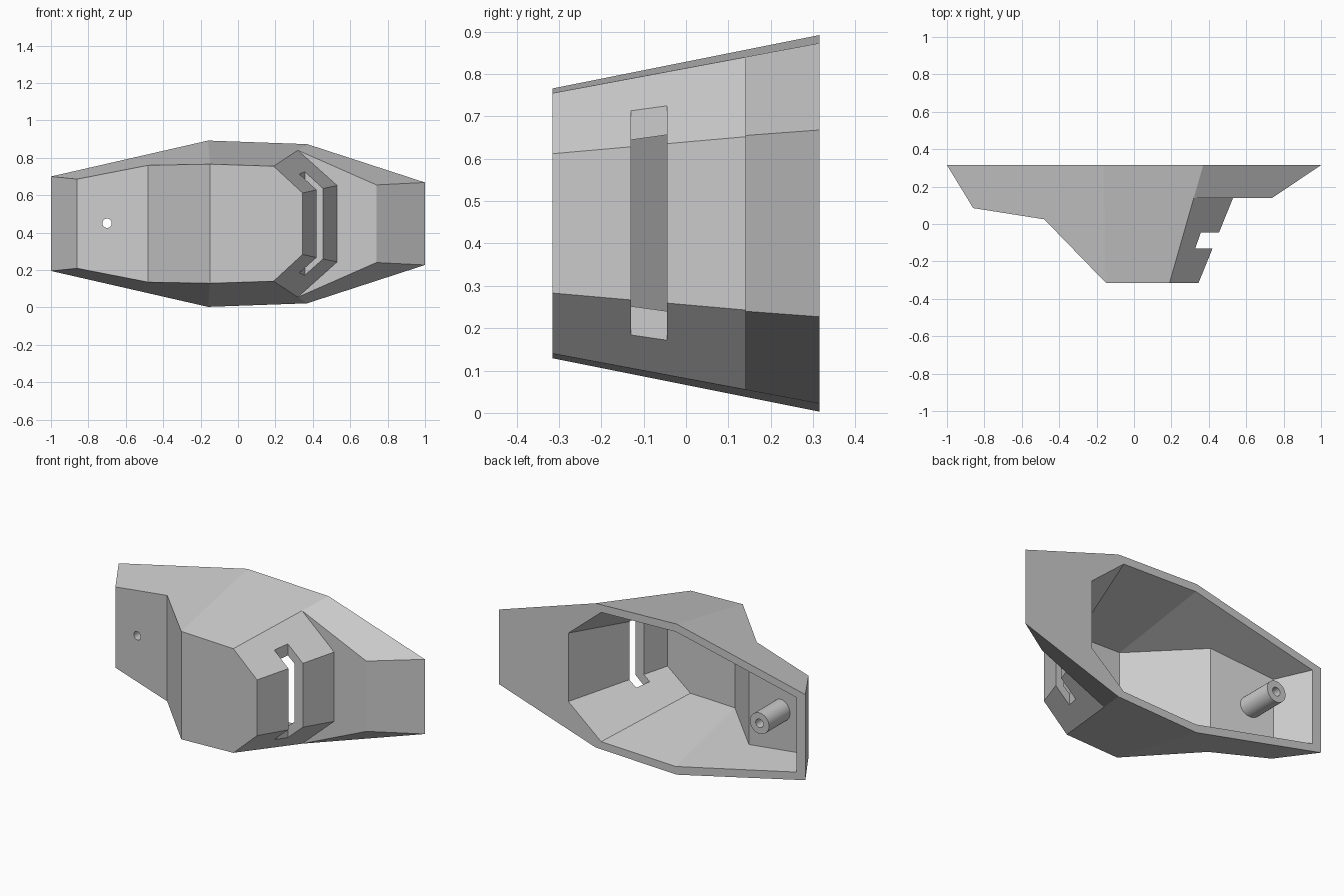
import bpy, bmesh, math

if "Cube" in bpy.data.objects:
    bpy.data.objects.remove(bpy.data.objects["Cube"])

MID = 0.4475  # height of the horizontal mirror plane


def mirrored_solid(name, pts, caps, walls):
    """Solid from upper-half points: caps are mirrored, walls join both halves."""
    bm = bmesh.new()
    up = [bm.verts.new(p) for p in pts]
    lo = [bm.verts.new((x, y, 2 * MID - z)) for x, y, z in pts]
    for c in caps:
        bm.faces.new([up[i] for i in c])
        bm.faces.new([lo[i] for i in reversed(c)])
    for i, j in walls:
        bm.faces.new((up[i], up[j], lo[j], lo[i]))
    bmesh.ops.recalc_face_normals(bm, faces=bm.faces)
    return finish(name, bm)


def finish(name, bm):
    me = bpy.data.meshes.new(name)
    bm.to_mesh(me)
    bm.free()
    ob = bpy.data.objects.new(name, me)
    bpy.context.collection.objects.link(ob)
    return ob


def rod(name, radius, y0, y1):
    """Cylinder along y at the screw position."""
    bpy.ops.mesh.primitive_cylinder_add(
        vertices=32, radius=radius, depth=y1 - y0,
        location=(-0.70, (y0 + y1) / 2, 0.45), rotation=(math.pi / 2, 0, 0))
    ob = bpy.context.object
    ob.name = name
    return ob


def cut(ob, cutter):
    mod = ob.modifiers.new("cut", 'BOOLEAN')
    mod.operation = 'DIFFERENCE'
    mod.solver = 'EXACT'
    mod.object = cutter
    cutter.hide_render = True
    bpy.context.view_layer.objects.active = ob
    bpy.ops.object.modifier_apply(modifier=mod.name)


# Outer housing: back rim, then front plate, pod and right wing
shell = mirrored_solid("housing", [
    (-1, .315, .70), (-.16, .315, .892), (.37, .315, .873), (1, .315, .668),
    (-.86, .085, .686), (-.48, .025, .76), (-.15, -.315, .766), (.19, -.315, .755),
    (.345, -.315, .612), (.32, .14, .84), (.53, .14, .652), (.74, .14, .655)],
    [(0, 4, 5, 6, 1), (1, 6, 7, 9, 2), (2, 9, 11, 3), (7, 8, 10, 9),
     (9, 10, 11), (6, 7, 8), (0, 1, 2, 3)],
    [(0, 4), (4, 5), (5, 6), (6, 8), (8, 10), (10, 11), (11, 3), (3, 0)])

# Cavity open to the back
cavity = mirrored_solid("cavity_cutter", [
    (-.945, .32, .668), (-.155, .32, .846), (.335, .32, .83), (.55, .32, .65),
    (-.835, .13, .654), (-.46, .07, .727), (-.13, -.27, .729), (.16, -.27, .72),
    (.31, -.27, .60)],
    [(0, 4, 5, 6, 1), (1, 6, 7, 2), (2, 7, 8, 3), (6, 7, 8), (0, 1, 2, 3)],
    [(0, 4), (4, 5), (5, 6), (6, 8), (8, 3), (3, 0)])

# Slot wrapping round the chamfered pod side
slot = mirrored_solid("slot_cutter", [
    (.328, -.13, .95), (.6, -.13, .95), (.6, -.045, .95), (.357, -.045, .95)],
    [(0, 1, 2, 3)], [(0, 1), (1, 2), (2, 3), (3, 0)])

# Screw post inside the front plate, with its through hole
post = rod("screw_post", .062, .085, .314)
hole = rod("hole_cutter", .025, -.2, .5)

for c in (cavity, slot, hole):
    cut(shell, c)
cut(post, hole)
for c in (cavity, slot, hole):
    bpy.data.objects.remove(c, do_unlink=True)

bpy.ops.object.select_all(action='DESELECT')
post.select_set(True)
bpy.context.view_layer.objects.active = post
bpy.ops.object.shade_smooth_by_angle()
